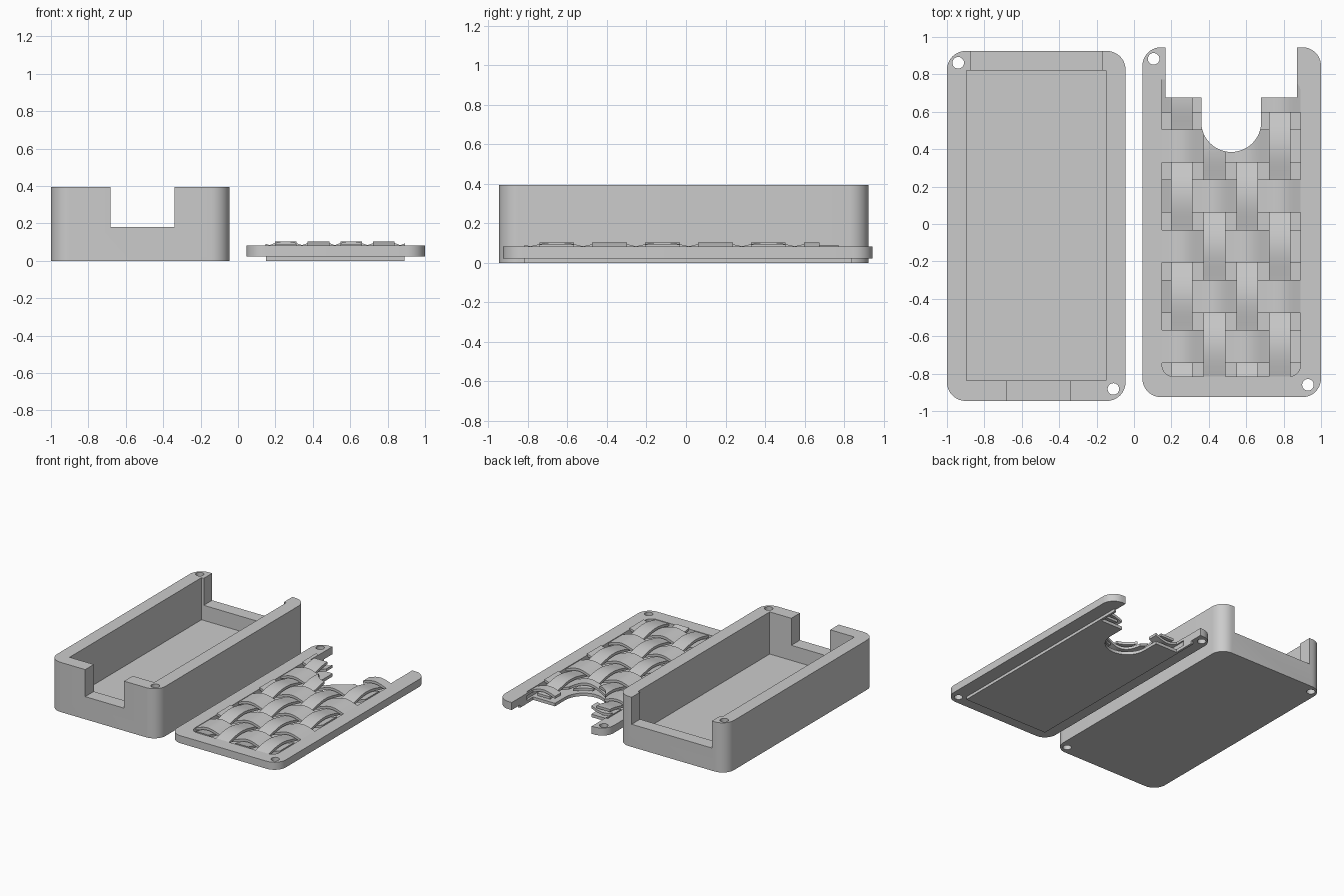
import bpy
import bmesh
from math import cos, sin, pi
from mathutils import Vector

if "Cube" in bpy.data.objects:
    bpy.data.objects.remove(bpy.data.objects["Cube"], do_unlink=True)

GREY = (0.6, 0.6, 0.6, 1)
grey = bpy.data.materials.new("plain grey")
grey.use_nodes = True
grey.diffuse_color = GREY
grey.node_tree.nodes["Principled BSDF"].inputs["Base Color"].default_value = GREY


def add_object(name, bm):
    bmesh.ops.recalc_face_normals(bm, faces=bm.faces)
    mesh = bpy.data.meshes.new(name)
    bm.to_mesh(mesh)
    bm.free()
    mesh.materials.append(grey)
    obj = bpy.data.objects.new(name, mesh)
    bpy.context.collection.objects.link(obj)
    return obj


def extrude(bm, points, offset):
    face = bm.faces.new([bm.verts.new(p) for p in points])
    result = bmesh.ops.extrude_face_region(bm, geom=[face])
    verts = [v for v in result["geom"] if isinstance(v, bmesh.types.BMVert)]
    bmesh.ops.translate(bm, verts=verts, vec=Vector(offset))


def prism(name, outline, z0, z1):
    bm = bmesh.new()
    extrude(bm, [(x, y, z0) for x, y in outline], (0, 0, z1 - z0))
    return add_object(name, bm)


def arc(cx, cy, r, start, end, steps):
    angles = [start + (end - start) * i / steps for i in range(steps + 1)]
    return [(cx + r * cos(a), cy + r * sin(a)) for a in angles]


def rectangle(x0, x1, y0, y1, r=0):
    if not r:
        return [(x0, y0), (x1, y0), (x1, y1), (x0, y1)]
    corners = [(x1 - r, y1 - r), (x0 + r, y1 - r), (x0 + r, y0 + r), (x1 - r, y0 + r)]
    return [p for i, (cx, cy) in enumerate(corners)
            for p in arc(cx, cy, r, i * pi / 2, (i + 1) * pi / 2, 10)]


def cut(obj, outline, z0=-0.1, z1=0.6):
    cutter = prism("cutter", outline, z0, z1)
    cutter.hide_render = True
    mod = obj.modifiers.new("cut", "BOOLEAN")
    mod.operation, mod.solver, mod.object = "DIFFERENCE", "EXACT", cutter
    bpy.context.view_layer.objects.active = obj
    bpy.ops.object.modifier_apply(modifier=mod.name)
    bpy.data.objects.remove(cutter, do_unlink=True)


def screw_hole(obj, x, y):
    cut(obj, arc(x, y, 0.031, 0, 2 * pi * 23 / 24, 23))


def smooth(obj):
    bpy.ops.object.select_all(action="DESELECT")
    obj.select_set(True)
    bpy.context.view_layer.objects.active = obj
    bpy.ops.object.shade_smooth_by_angle(angle=pi / 6)


# Case: rounded tray with a small front opening and a wide back opening
case = prism("case", rectangle(-1, -0.045, -0.946, 0.925, 0.1), 0, 0.395)
cut(case, rectangle(-0.895, -0.15, -0.838, 0.82), 0.06)
cut(case, rectangle(-0.682, -0.34, -1, -0.8), 0.18)
cut(case, rectangle(-0.875, -0.17, 0.8, 1), 0.18)
screw_hole(case, -0.94, 0.862)
screw_hole(case, -0.11, -0.882)

# Lid frame around a window, with the thin locating plate closing it below
lid = prism("lid_frame", rectangle(0.045, 1, -0.926, 0.945, 0.1), 0.022, 0.082)
cut(lid, rectangle(0.15, 0.89, -0.815, 0.77, 0.06))
lip = prism("lid_plate", rectangle(0.15, 0.89, -0.82, 0.84), 0, 0.024)
screw_hole(lid, 0.105, 0.883)
screw_hole(lid, 0.93, -0.86)

# Woven ribbons: each rises over every second crossing and dives under the next
COLUMNS = [0.255 + 0.175 * i for i in range(4)]
ROWS = [-0.655 + 0.268 * i for i in range(6)]


def wave_profile(start, end, origin, pitch, phase):
    ts = [start + (end - start) * i / 60 for i in range(61)]
    zs = [0.074 + 0.0205 * cos(pi * ((t - origin) / pitch + phase)) for t in ts]
    return ([(t, z + 0.01) for t, z in zip(ts, zs)]
            + [(t, z - 0.01) for t, z in reversed(list(zip(ts, zs)))])


bm = bmesh.new()
for i, x in enumerate(COLUMNS):
    profile = wave_profile(-0.817, 0.76, ROWS[0], 0.268, i + 1)
    extrude(bm, [(x - 0.058, t, z) for t, z in profile], (0.116, 0, 0))
long_ribbons = add_object("long_ribbons", bm)

bm = bmesh.new()
for j, y in enumerate(ROWS):
    profile = wave_profile(0.148, 0.892, COLUMNS[0], 0.175, j)
    extrude(bm, [(t, y - 0.088, z) for t, z in profile], (0, 0.176, 0))
cross_ribbons = add_object("cross_ribbons", bm)

# Back opening of the lid with its round-bottomed finger notch
notch = ([(0.872, 1.1), (0.168, 1.1), (0.168, 0.675), (0.36, 0.675)]
         + arc(0.52, 0.545, 0.16, pi, 2 * pi, 24) + [(0.68, 0.675), (0.872, 0.675)])
for part in (lid, lip, long_ribbons, cross_ribbons):
    cut(part, notch)

for part in (case, lid, lip, long_ribbons, cross_ribbons):
    smooth(part)
